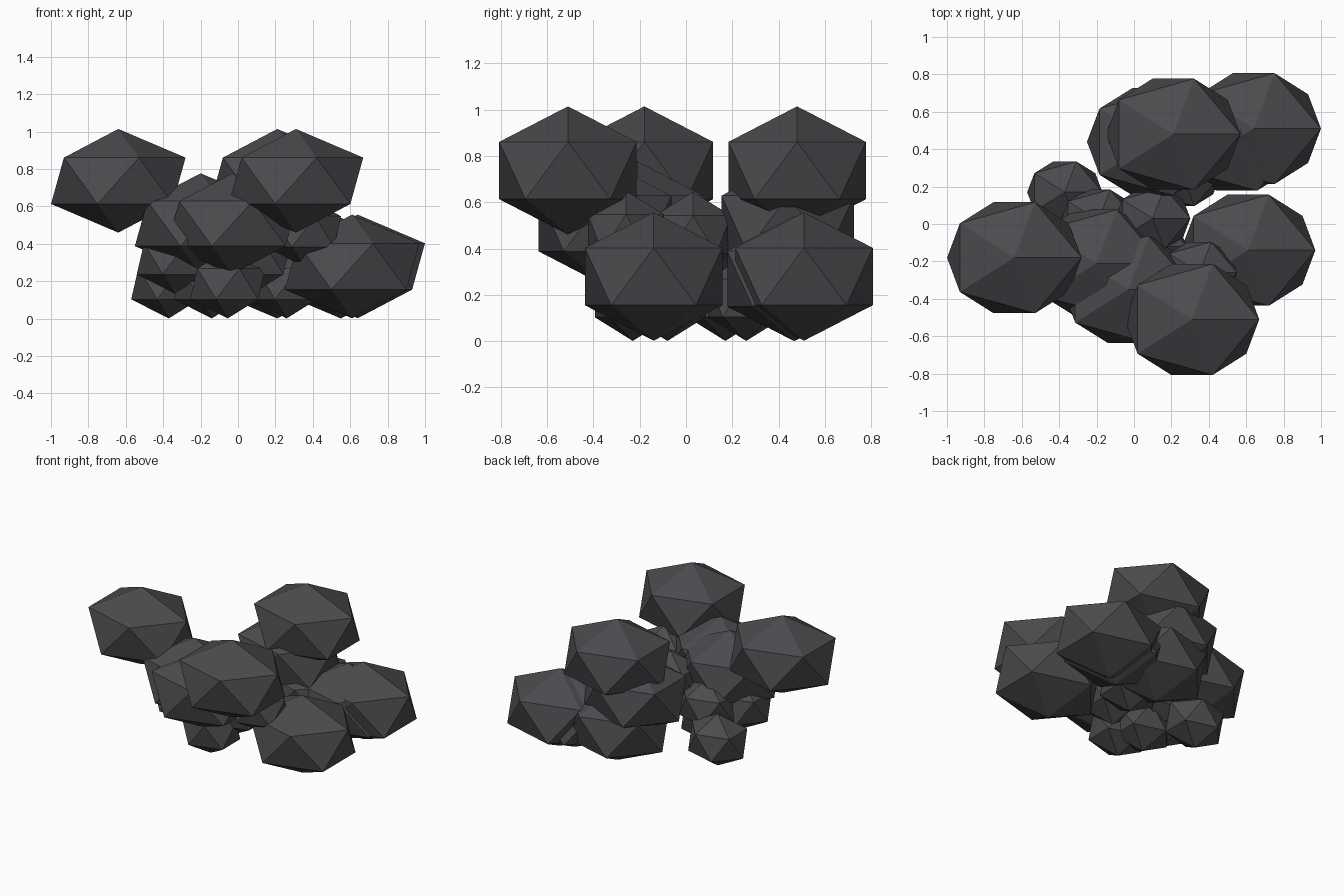
import bpy

cube = bpy.data.objects.get("Cube")
if cube:
    bpy.data.objects.remove(cube, do_unlink=True)

# One dark grey for every clump
grey = bpy.data.materials.new("dark_grey")
grey.use_nodes = True
colour = (0.07, 0.07, 0.077, 1)
grey.diffuse_color = colour
grey.node_tree.nodes["Principled BSDF"].inputs["Base Color"].default_value = colour


def clumps(name, radii, centres):
    """Faceted, flat-shaded clumps of one size at the given centres."""
    for i, centre in enumerate(centres, 1):
        bpy.ops.mesh.primitive_ico_sphere_add(subdivisions=1, radius=1, location=centre)
        ob = bpy.context.object
        ob.name = f"{name}_{i}"
        ob.scale = radii
        ob.data.materials.append(grey)


# Large clumps at the branch ends, three high and two low
clumps("outer_clump", (0.402, 0.349, 0.277), [
    (-0.64, -0.18, 0.737), (0.31, -0.51, 0.737), (0.21, 0.48, 0.737),
    (0.61, -0.14, 0.279), (0.64, 0.51, 0.279)])

# Slightly smaller clumps behind and below the outer ones
clumps("inner_clump", (0.393, 0.337, 0.269), [
    (-0.20, -0.21, 0.508), (-0.03, -0.35, 0.508), (0.10, 0.44, 0.508),
    (0.55, 0.465, 0.27), (0.21, 0.47, 0.27)])

# Small clumps resting on the ground
clumps("base_clump", (0.225, 0.193, 0.185), [
    (-0.055, -0.23, 0.186), (-0.37, 0.17, 0.186), (-0.14, -0.08, 0.186),
    (0.26, 0.26, 0.186)])

# Small clumps stacked in the middle
clumps("core_clump", (0.225, 0.193, 0.185), [
    (-0.34, -0.15, 0.32), (0.35, -0.26, 0.465), (0.10, 0.03, 0.46),
    (-0.19, 0.02, 0.34), (0.08, -0.12, 0.32)])
